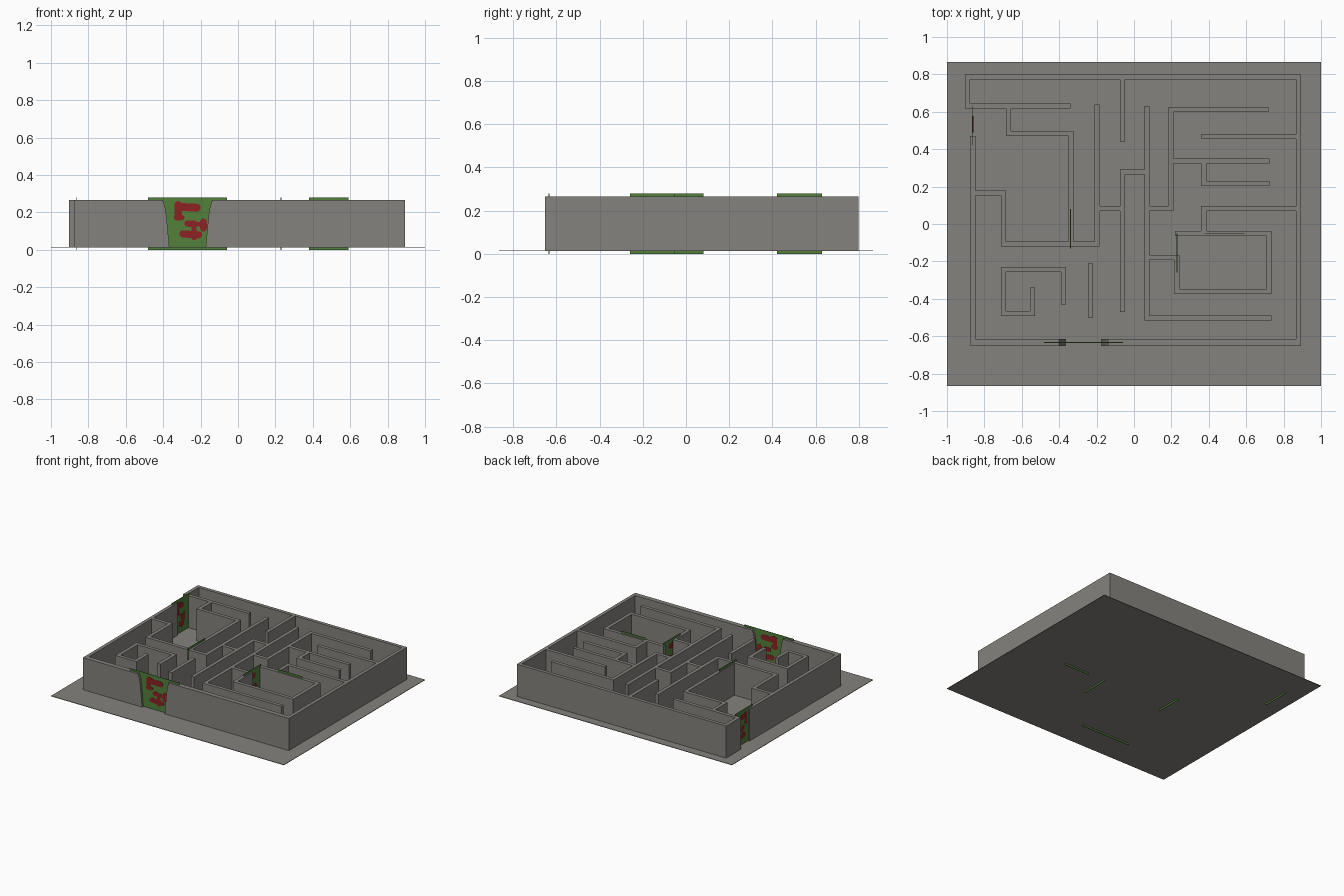
import bpy, bmesh, math
from mathutils import Vector

if "Cube" in bpy.data.objects:
    bpy.data.objects.remove(bpy.data.objects["Cube"])

Z0, Z1, T = 0.015, 0.265, 0.027   # wall bottom, wall top, wall thickness


def mat(name, rgb):
    m = bpy.data.materials.new(name)
    m.diffuse_color = (*rgb, 1)
    m.use_nodes = True
    m.node_tree.nodes["Principled BSDF"].inputs["Base Color"].default_value = m.diffuse_color
    return m


STONE = mat("stone grey", (0.235, 0.225, 0.21))
GREEN = mat("gate green", (0.085, 0.22, 0.045))
RED = mat("splash red", (0.27, 0.016, 0.018))


def finish(name, bm, *mats):
    bmesh.ops.recalc_face_normals(bm, faces=bm.faces)
    me = bpy.data.meshes.new(name)
    bm.to_mesh(me)
    bm.free()
    for m in mats:
        me.materials.append(m)
    ob = bpy.data.objects.new(name, me)
    bpy.context.collection.objects.link(ob)
    return ob


def prism(bm, pts, offset, index=0):
    """Extrude a closed outline along an offset vector."""
    f = bm.faces.new([bm.verts.new(p) for p in pts])
    f.material_index = index
    ext = bmesh.ops.extrude_face_region(bm, geom=[f], use_keep_orig=True)["geom"]
    bmesh.ops.translate(bm, vec=Vector(offset),
                        verts=[v for v in ext if isinstance(v, bmesh.types.BMVert)])
    for e in ext:
        if isinstance(e, bmesh.types.BMFace):
            e.material_index = index
            for edge in e.edges:
                for lf in edge.link_faces:
                    lf.material_index = index


def wall(name, *paths):
    """Right-angled wall runs along centre lines, with mitred corners."""
    bm = bmesh.new()
    for path in paths:
        p = [Vector(q) for q in path]
        dirs = [(b - a).normalized() for a, b in zip(p, p[1:])]
        norms = [Vector((-d.y, d.x)) for d in dirs]
        left, right = [], []
        for i, q in enumerate(p):
            if i == 0:
                n = norms[0]
            elif i == len(p) - 1:
                n = norms[-1]
            else:
                n = norms[i - 1] + norms[i]
            left.append(q + n * T / 2)
            right.append(q - n * T / 2)
        for i in range(len(p) - 1):
            quad = [left[i], left[i + 1], right[i + 1], right[i]]
            prism(bm, [(v.x, v.y, Z0) for v in quad], (0, 0, Z1 - Z0))
    bmesh.ops.remove_doubles(bm, verts=bm.verts, dist=1e-5)
    # drop the inner faces shared by neighbouring runs
    seen = {}
    for f in bm.faces:
        seen.setdefault(frozenset(v.index for v in f.verts), []).append(f)
    dup = [f for fs in seen.values() if len(fs) > 1 for f in fs]
    if dup:
        bmesh.ops.delete(bm, geom=dup, context='FACES')
    return finish(name, bm, STONE)


# ground plate
bm = bmesh.new()
prism(bm, [(-1, -.865, .012), (1, -.865, .012), (1, .865, .012), (-1, .865, .012)],
      (0, 0, .004))
finish("ground_plate", bm, STONE)

# outer walls
wall("outer_wall_back_right",
     [(-.34, .632), (-.89, .632), (-.89, .785), (.88, .785), (.88, -.645)])
wall("outer_wall_left", [(-.862, .47), (-.862, -.645)])

# front wall halves with curved ends at the main gate
for name, far, side in (("front_wall_left", -.875, -1), ("front_wall_right", .893, 1)):
    bm = bmesh.new()
    ends = [(.097, Z0), (.105, .1), (.112, .18), (.12, .23), (.132, Z1)]
    prof = [(far, Z0)] + [(-.27 + side * e, z) for e, z in ends] + [(far, Z1)]
    prism(bm, [(x, -.652, z) for x, z in prof], (0, .037, 0))
    finish(name, bm, STONE)

# inner walls, grouped by area
wall("inner_wall_upper_left",
     [(-.672, .632), (-.672, .485), (-.337, .485), (-.337, -.108)],
     [(-.062, .785), (-.062, .44)])
wall("inner_wall_middle",
     [(-.862, .165), (-.697, .165), (-.697, -.108), (-.197, -.108), (-.197, .64)],
     [(-.197, .083), (-.062, .083)],
     [(-.062, -.47), (-.062, .278), (.07, .278)])
wall("inner_wall_spiral",
     [(-.378, -.43), (-.378, -.243), (-.697, -.243), (-.697, -.478),
      (-.542, -.478), (-.542, -.34)])
wall("inner_wall_post", [(-.232, -.5), (-.232, -.21)])
wall("inner_wall_spine", [(.07, .63), (.07, -.503), (.735, -.503)])
wall("inner_wall_upper_right",
     [(.07, .083), (.197, .083), (.197, .613), (.72, .613)],
     [(.197, .337), (.725, .337)],
     [(.373, .337), (.373, .217), (.725, .217)],
     [(.88, .468), (.36, .468)])
wall("inner_wall_lower_right",
     [(.88, .083), (.373, .083), (.373, -.05)],
     [(.22, -.05), (.722, -.05), (.722, -.36), (.23, -.36), (.23, -.18), (.07, -.18)])

# red splash bars on a gate: start, end, radius (gate-local, from its centre)
SPLASH = [((-.05, .175), (-.05, .24), .02), ((-.05, .23), (.05, .225), .021),
          ((-.06, .172), (-.03, .172), .014), ((0, .14), (.035, .14), .017),
          ((.085, .115), (.085, .15), .018), ((.03, .137), (.085, .135), .012),
          ((-.025, .085), (.06, .08), .019), ((.035, .065), (.035, .14), .014)]


def capsule(a, b, r, n=6):
    ang = math.atan2(b[1] - a[1], b[0] - a[0])
    out = []
    for c, start in ((b, ang - math.pi / 2), (a, ang + math.pi / 2)):
        for i in range(n + 1):
            t = start + math.pi * i / n
            out.append((c[0] + r * math.cos(t), c[1] + r * math.sin(t)))
    return out


def gate(name, x, y, width, along_y=False):
    """Thin green panel with red splashes showing on both sides."""
    bm = bmesh.new()
    h, s = width / 2, width / .42
    prism(bm, [(-h, -.002, 0), (h, -.002, 0), (h, -.002, .28), (-h, -.002, .28)],
          (0, .004, 0))
    for a, b, r in SPLASH:
        prism(bm, [(u * s, -.0035, z) for u, z in capsule(a, b, r)], (0, .007, 0), 1)
    ob = finish(name, bm, GREEN, RED)
    ob.location = (x, y, 0)
    if along_y:
        ob.rotation_euler.z = math.pi / 2


gate("main_gate", -.27, -.634, .42)
gate("left_gate", -.862, .525, .21, True)
gate("inner_gate_right", .485, -.052, .21)
gate("inner_gate_passage", .23, -.155, .21, True)
gate("inner_gate_middle", -.34, -.025, .21, True)
